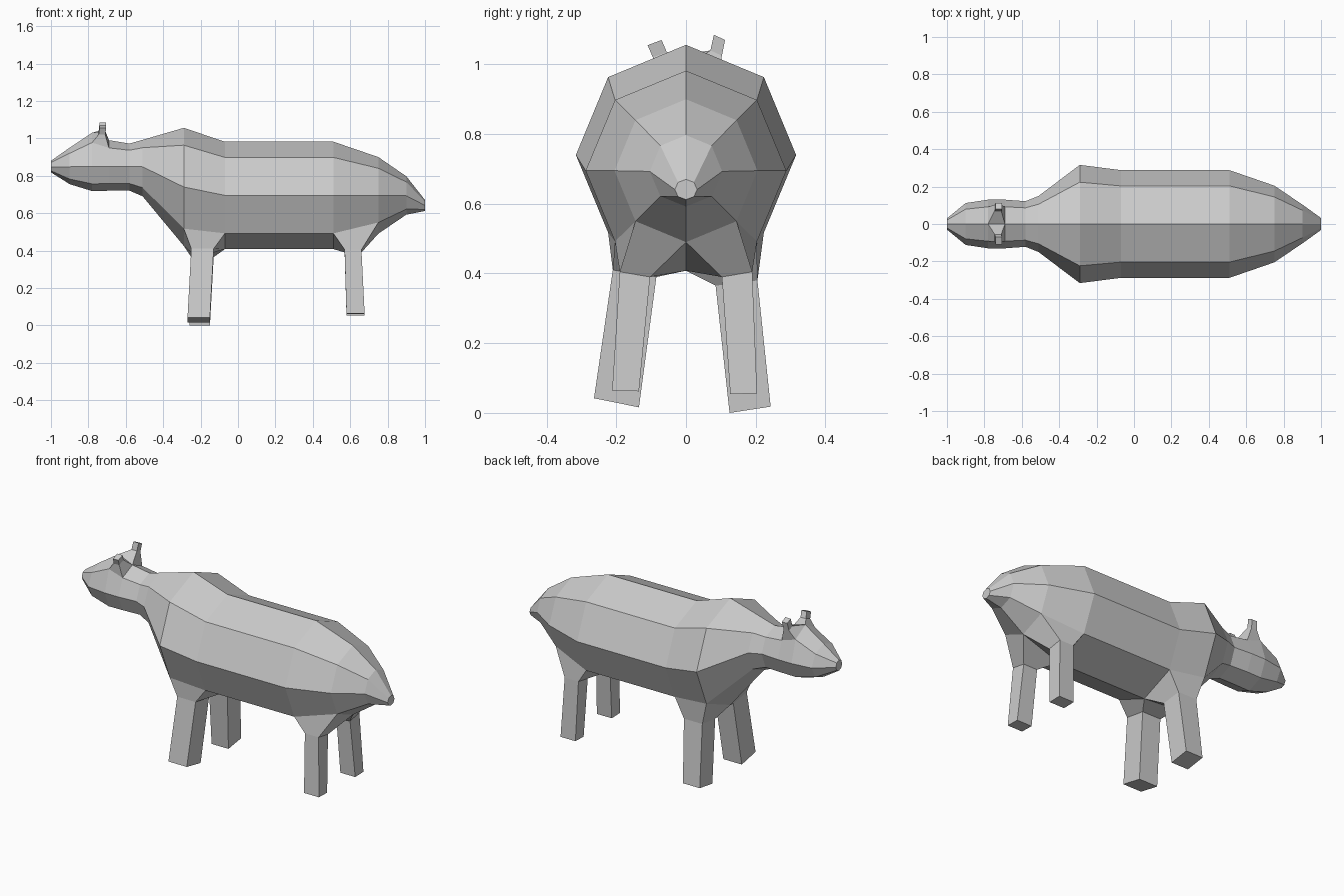
import bpy, bmesh
from math import sin, cos, pi

if "Cube" in bpy.data.objects:
    bpy.data.objects.remove(bpy.data.objects["Cube"])

# Body stations: x, half width, top z, middle z, bottom z (octagonal sections)
STATIONS = [
    (-1.00, .030, .880, .848, .818),
    (-.90, .112, .950, .848, .755),
    (-.78, .130, 1.030, .850, .718),
    (-.69, .130, .990, .850, .720),
    (-.58, .122, .972, .850, .720),
    (-.51, .150, .992, .848, .690),
    (-.29, .316, 1.056, .740, .425),
    (-.07, .288, .982, .695, .408),
    (.51, .288, .982, .695, .408),
    (.75, .205, .900, .695, .490),
    (.90, .104, .797, .693, .592),
    (1.00, .032, .670, .641, .612),
]
bm = bmesh.new()


def half_z(mid, top, bottom, c):
    return mid + c * ((top - mid) if c > 0 else (mid - bottom))


rings = [[bm.verts.new((x, w * sin(k * pi / 4), half_z(m, t, b, cos(k * pi / 4))))
          for k in range(8)] for x, w, t, m, b in STATIONS]


def limb(i, low, side, sections):
    """Grow a limb out of a body panel; section = x0, x1, outer y, z, inner y, z."""
    outer, inner = ((3 if side > 0 else 5), 4) if low else ((1 if side > 0 else 7), 0)
    loop = [rings[i][outer], rings[i][inner], rings[i + 1][inner], rings[i + 1][outer]]
    for x0, x1, yo, zo, yi, zi in sections:
        new = [bm.verts.new((x, side * y, z)) for x, y, z in
               ((x0, yo, zo), (x0, yi, zi), (x1, yi, zi), (x1, yo, zo))]
        for a in range(4):
            b = (a + 1) % 4
            bm.faces.new((loop[a], loop[b], new[b], new[a]))
        loop = new
    bm.faces.new(loop)


# Skin between the stations, leaving panels open for legs and horns
OPEN = {(2, 0), (2, 7), (6, 3), (6, 4), (8, 3), (8, 4)}
for i in range(len(rings) - 1):
    for k in range(8):
        if (i, k) not in OPEN:
            j = (k + 1) % 8
            bm.faces.new((rings[i][k], rings[i][j], rings[i + 1][j], rings[i + 1][k]))
bm.faces.new(rings[0])
bm.faces.new(rings[-1])

# Horns
limb(2, False, 1, [(-.745, -.71, .103, 1.025, .070, 1.04), (-.74, -.705, .112, 1.07, .080, 1.085)])
limb(2, False, -1, [(-.745, -.71, .095, 1.02, .055, 1.035), (-.74, -.705, .110, 1.055, .070, 1.07)])
# Front legs
limb(6, True, 1, [(-.25, -.13, .205, .38, .085, .365), (-.26, -.15, .243, .018, .125, 0)])
limb(6, True, -1, [(-.25, -.13, .210, .41, .085, .39), (-.27, -.15, .264, .042, .135, .016)])
# Rear legs
for s in (1, -1):
    d = .008 if s < 0 else 0
    limb(8, True, s, [(.57, .66, .190, .405, .103, .390), (.58, .677, .204 + d, .056 + d, .127 + d, .054 + d)])

bmesh.ops.recalc_face_normals(bm, faces=bm.faces)
mesh = bpy.data.meshes.new("animal_body")
bm.to_mesh(mesh)
bm.free()
bpy.context.collection.objects.link(bpy.data.objects.new("animal_body", mesh))
